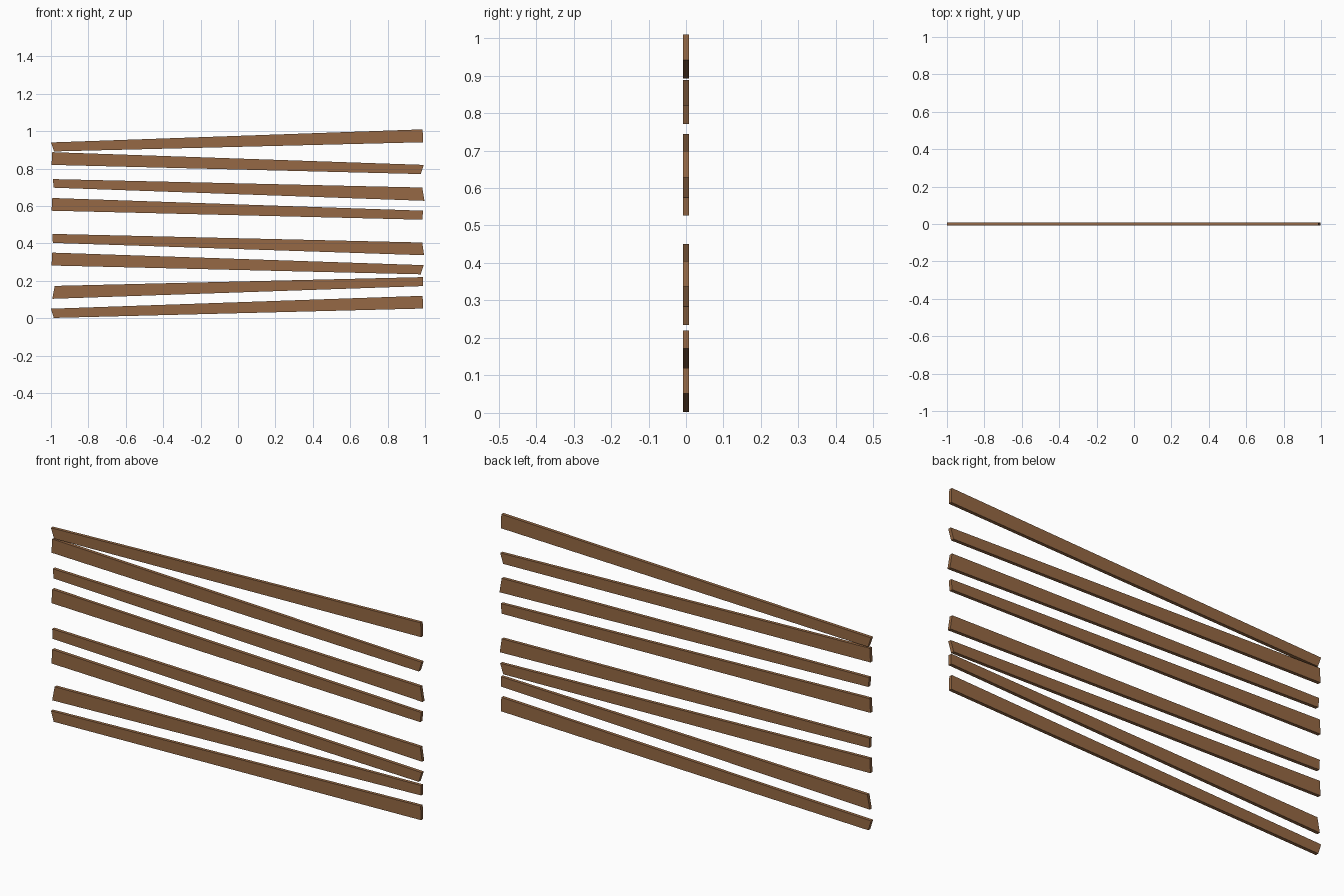
import bpy, bmesh

if "Cube" in bpy.data.objects:
    bpy.data.objects.remove(bpy.data.objects["Cube"])

HALF_T = 0.008  # half the board thickness

wood = bpy.data.materials.new("brown wood")
wood.diffuse_color = (0.305, 0.141, 0.058, 1)
wood.use_nodes = True
wood.node_tree.nodes["Principled BSDF"].inputs["Base Color"].default_value = wood.diffuse_color

# Tapered boards: corners (x, z) as left-bottom, right-bottom, right-top, left-top
boards = [
    ((-0.985, 0.002), (0.99, 0.052), (0.987, 0.120), (-1.0, 0.051)),
    ((-0.993, 0.104), (0.99, 0.172), (0.99, 0.220), (-0.98, 0.173)),
    ((-0.997, 0.282), (0.977, 0.235), (0.993, 0.284), (-0.993, 0.351)),
    ((-0.99, 0.403), (0.995, 0.337), (0.985, 0.405), (-0.993, 0.451)),
    ((-0.997, 0.575), (0.985, 0.527), (0.99, 0.575), (-0.993, 0.643)),
    ((-0.985, 0.698), (0.997, 0.628), (0.985, 0.699), (-0.99, 0.744)),
    ((-0.997, 0.820), (0.977, 0.771), (0.993, 0.820), (-0.993, 0.888)),
    ((-0.983, 0.892), (0.99, 0.941), (0.987, 1.010), (-1.0, 0.940)),
]


def make_board(name, outline):
    """Extrude a front outline through the board thickness."""
    bm = bmesh.new()
    face = bm.faces.new([bm.verts.new((x, -HALF_T, z)) for x, z in outline])
    ext = bmesh.ops.extrude_face_region(bm, geom=[face])
    verts = [g for g in ext["geom"] if isinstance(g, bmesh.types.BMVert)]
    bmesh.ops.translate(bm, verts=verts, vec=(0, 2 * HALF_T, 0))
    bmesh.ops.recalc_face_normals(bm, faces=bm.faces)
    mesh = bpy.data.meshes.new(name)
    bm.to_mesh(mesh)
    bm.free()
    mesh.materials.append(wood)
    bpy.context.collection.objects.link(bpy.data.objects.new(name, mesh))


for i, outline in enumerate(boards, 1):
    make_board(f"board_{i}", outline)
